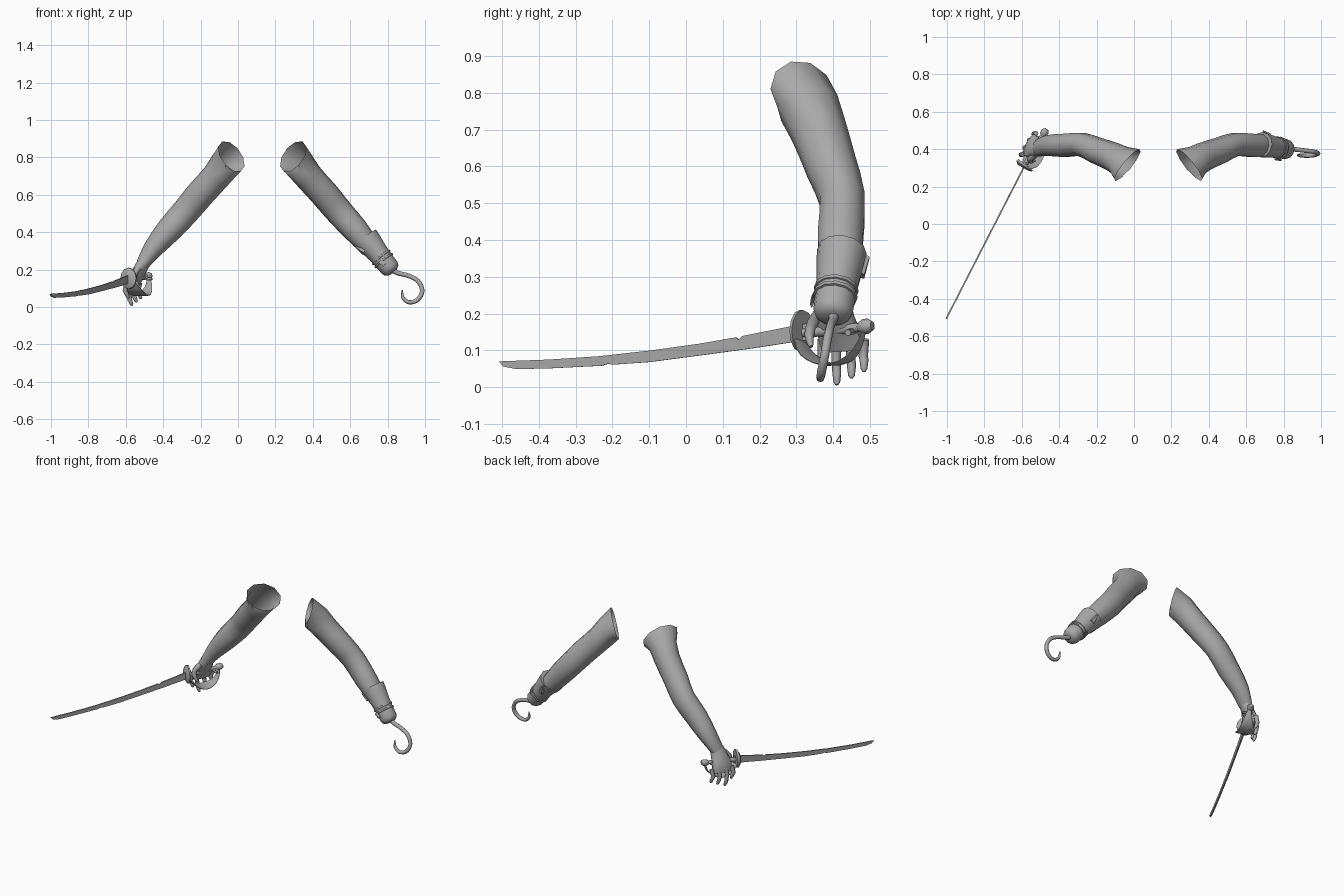
import bpy, bmesh, math
from mathutils import Vector as V

grey = bpy.data.materials.new("plain_grey")
grey.diffuse_color = (0.4, 0.4, 0.4, 1)


def finish(name, bm, angle=50):
    bmesh.ops.recalc_face_normals(bm, faces=bm.faces)
    me = bpy.data.meshes.new(name)
    bm.to_mesh(me)
    bm.free()
    me.materials.append(grey)
    ob = bpy.data.objects.new(name, me)
    bpy.context.collection.objects.link(ob)
    bpy.ops.object.select_all(action='DESELECT')
    ob.select_set(True)
    bpy.context.view_layer.objects.active = ob
    bpy.ops.object.shade_smooth_by_angle(angle=math.radians(angle))
    return ob


def smooth_path(rows, steps):
    """Catmull-Rom through rows of x, y, z, radius, radius."""
    out, n = [], len(rows)
    for i in range(n - 1):
        p = [rows[max(0, min(n - 1, i + k))] for k in (-1, 0, 1, 2)]
        for s in range(steps):
            t = s / steps
            out.append([0.5 * (2*b + (c-a)*t + (2*a-5*b+4*c-d)*t*t + (3*b-a-3*c+d)*t**3)
                        for a, b, c, d in zip(*p)])
    return out + [list(rows[-1])]


def loft(name, rows, sides=8, ref=(0, 1, 0), first=None, caps=(True, True),
         steps=1, mirror=False, angle=50):
    """Skin elliptical rings along a path; optional skewed first ring."""
    rows = smooth_path(rows, steps)
    bm, rings, n = bmesh.new(), [], len(rows)
    for i, (x, y, z, a, b) in enumerate(rows):
        t = (V(rows[min(i+1, n-1)][:3]) - V(rows[max(i-1, 0)][:3])).normalized()
        e2 = V(ref)
        e2 = (e2 - t * e2.dot(t)).normalized()
        e1 = e2.cross(t) * a
        e2 = e2 * b
        if i == 0 and first:
            e1, e2 = V(first[0]), V(first[1])
        ring = []
        for k in range(sides):
            w = 2 * math.pi * k / sides
            p = V((x, y, z)) + e1 * math.cos(w) + e2 * math.sin(w)
            if mirror:
                p.x = 0.26 - p.x
            ring.append(bm.verts.new(p))
        rings.append(ring)
    for r, s in zip(rings, rings[1:]):
        for k in range(sides):
            bm.faces.new((r[k], r[(k+1) % sides], s[(k+1) % sides], s[k]))
    for use, ring in zip(caps, (rings[0], rings[-1])):
        if use:
            bm.faces.new(ring)
    return finish(name, bm, angle)


# Arms: open at the shoulder with a slanted cut
arm = [(-.035, .315, .805, .09, .09), (-.115, .36, .70, .078, .078),
       (-.205, .395, .60, .077, .071), (-.28, .425, .51, .074, .064),
       (-.37, .42, .41, .069, .065), (-.455, .42, .31, .053, .058),
       (-.512, .405, .225, .035, .046)]
cut = ((-.05, -.03, .08), (.05, .08, .02))
loft("sword_arm", arm, 10, first=cut, caps=(False, False), steps=2)
loft("hook_arm", arm[:6], 10, first=cut, caps=(False, False), steps=2, mirror=True)

# Sword hand: palm, fingers and thumb
u = V((.45, .89, 0))
loft("palm", [(-.505, .405, .235, .033, .044), (-.528, .408, .19, .032, .054),
              (-.552, .418, .14, .026, .066), (-.562, .425, .10, .017, .063)],
     10, ref=u, steps=2)
for i, (x, y, z) in enumerate([(-.592, .372, .045), (-.572, .41, .006),
                               (-.548, .45, .024), (-.524, .484, .042)]):
    loft(f"finger_{i+1}", [(x, y, .13, .013, .014), (x - .012, y - .002, .085, .013, .013),
                           (x - .006, y, z + .03, .012, .012), (x + .004, y, z + .007, .009, .009),
                           (x + .006, y, z, .004, .004)], 8)
loft("thumb", [(-.53, .37, .21, .018, .018), (-.555, .345, .175, .016, .016),
               (-.55, .335, .14, .013, .013), (-.53, .34, .11, .006, .006)], 8, steps=2)

# Sword blade: curved profile with a few nicks, given a thin edge-to-edge body
def on_blade(y):
    return -.575 + (y - .33) * .513


top = [(-.507, .07), (-.37, .075), (-.235, .084), (-.1, .099), (.037, .118),
       (.135, .135), (.145, .129), (.155, .139), (.295, .167), (.33, .173)]
low = [(-.495, .056), (-.46, .049), (-.37, .051), (-.23, .058), (-.21, .064), (-.2, .061),
       (-.1, .068), (.037, .086), (.17, .104), (.295, .123), (.33, .128)]
bm = bmesh.new()
side = V((.89, -.456, 0)) * .004
outline = top + low[::-1]
loops = [[bm.verts.new(V((on_blade(y), y, z)) + side * s) for y, z in outline] for s in (-1, 1)]
for loop in loops:
    bm.faces.new(loop)
for k in range(len(outline)):
    m = (k + 1) % len(outline)
    bm.faces.new((loops[0][k], loops[0][m], loops[1][m], loops[1][k]))
finish("sword_blade", bm, 30)

# Hilt: grip, pommel, guard plate and knuckle shell
loft("grip", [(-.58, .32, .148, .013, .013), (-.53, .41, .155, .015, .015),
              (-.488, .475, .163, .012, .012)], 8, ref=(0, 0, 1))
loft("pommel", [(-.492, .468, .163, .010, .010), (-.485, .48, .164, .020, .020),
                (-.474, .495, .166, .021, .021), (-.467, .507, .167, .012, .012)], 8, ref=(0, 0, 1))
loft("guard_plate", [(-.592, .300, .153, .035, .04), (-.587, .309, .153, .05, .057),
                     (-.580, .318, .153, .05, .057)], 12, ref=(0, 0, 1))
loft("cross_bar", [(-.46, .44, .148, .009, .009), (-.52, .46, .155, .01, .01),
                   (-.56, .43, .155, .008, .008)], 6, ref=(0, 0, 1))
loft("knuckle_shell", [(-.575, .31, .125, .004, .03), (-.55, .335, .085, .004, .048),
                       (-.525, .385, .062, .004, .052), (-.497, .435, .073, .004, .04),
                       (-.478, .468, .11, .004, .022), (-.478, .485, .155, .004, .01)],
     10, ref=(.89, -.456, 0), steps=3)

# Cuff over the stump, with a flared rim and a rounded end
start, axis = V((.682, .424, .368)), V((.14, -.026, -.172))


def along(t, a, b):
    return (*(start + axis * t), a, b)


loft("cuff", [along(.06, .055, .055), along(0, .072, .068), along(.2, .067, .065),
              along(.45, .058, .058), along(.72, .054, .055), along(.93, .052, .054),
              along(1.0, .046, .048), along(1.05, .03, .032)], 12, caps=(False, True))
for i, t in enumerate((.6, .7)):
    loft(f"strap_{i+1}", [along(t - .025, .055, .056), along(t - .02, .061, .061),
                          along(t + .02, .060, .060), along(t + .025, .054, .055)], 12,
         caps=(False, False), angle=30)
# Folded points of the cuff rim and strap buckle
for name, tip, base in (("cuff_point_inner", (.627, .39, .322), (.675, .395, .30)),
                        ("cuff_point_back", (.69, .495, .355), (.715, .465, .31))):
    loft(name, [(*base, .022, .026), (*tip, .004, .006)], 6)
loft("buckle", [(.757, .345, .245, .012, .005), (.785, .342, .225, .012, .005)], 4)

# Hook
loft("hook", [(.815, .402, .208, .017, .017), (.85, .40, .183, .013, .013),
              (.91, .393, .167, .012, .012), (.963, .386, .138, .012, .012),
              (.985, .377, .085, .012, .012), (.96, .368, .038, .012, .012),
              (.915, .365, .025, .011, .011), (.882, .367, .05, .009, .009),
              (.878, .372, .09, .003, .003)], 8, steps=4)
